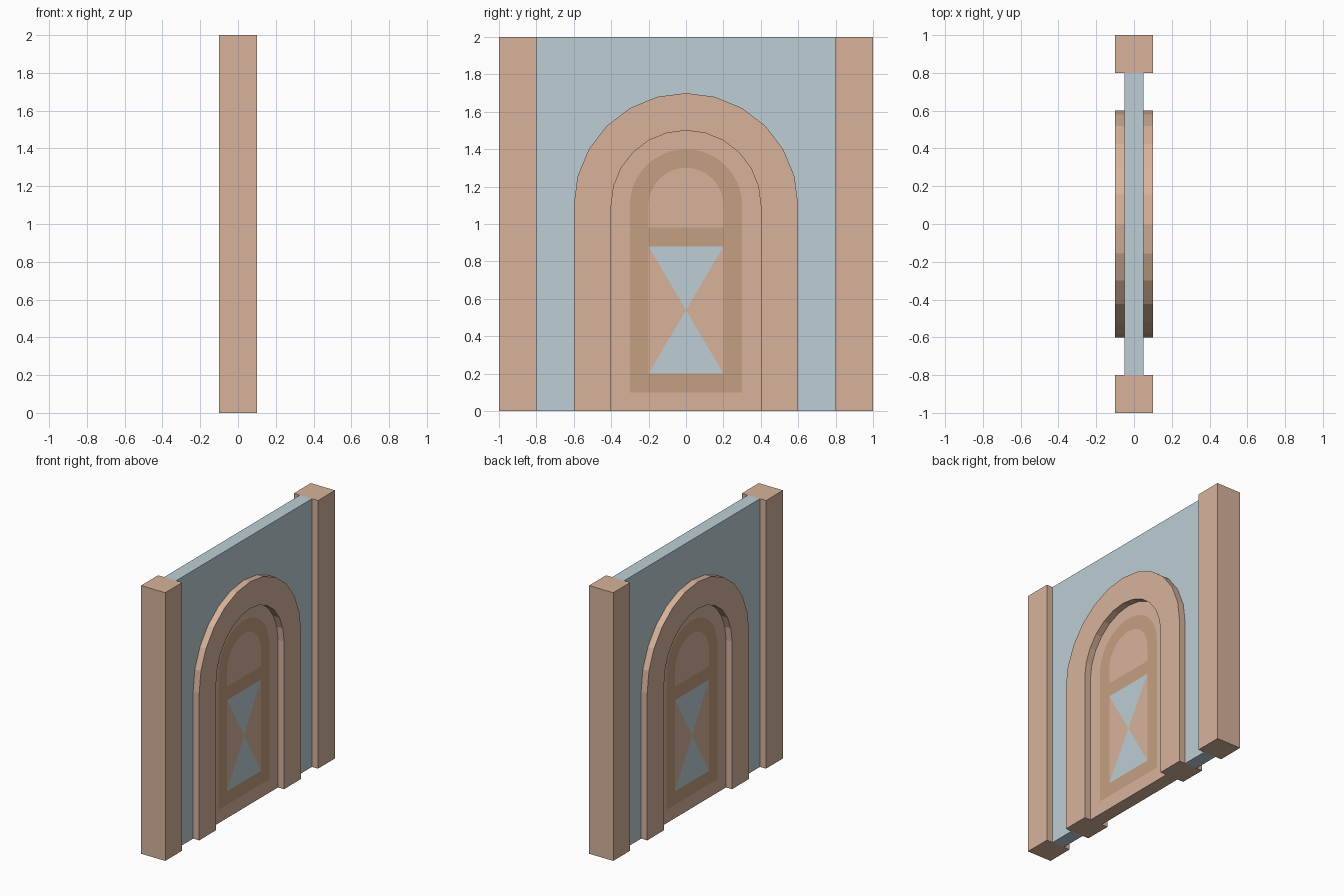
import bpy
from math import pi, sin, cos

if "Cube" in bpy.data.objects:
    bpy.data.objects.remove(bpy.data.objects["Cube"])

SPRING = 1.1   # height where the arches start to curve


def material(name, rgb):
    m = bpy.data.materials.new(name)
    m.diffuse_color = (*rgb, 1)
    m.use_nodes = True
    m.node_tree.nodes["Principled BSDF"].inputs["Base Color"].default_value = m.diffuse_color
    return m


PEACH = material("peach", (0.68, 0.45, 0.33))
TAN = material("tan", (0.55, 0.35, 0.22))
BLUE = material("pale_blue", (0.51, 0.62, 0.67))


def rect(y0, y1, z0, z1):
    return [(y0, z0), (y1, z0), (y1, z1), (y0, z1)]


def arch(r, z0, n=12):
    arc = [(r * cos(pi * i / n), SPRING + r * sin(pi * i / n)) for i in range(n + 1)]
    return [(r, z0)] + arc + [(-r, z0)]


def hoop(outer, inner, z0, n_out=12, n_in=12):
    return arch(outer, z0, n_out) + arch(inner, z0, n_in)[::-1]


def slab(name, outlines, half, mat, solid=False):
    """Extrude y-z outlines through x; flush parts only get rims at the open top and bottom."""
    verts, faces = [], []
    for pts in outlines:
        n = len(pts)
        area = sum(pts[i - 1][0] * pts[i][1] - pts[i][0] * pts[i - 1][1] for i in range(n))
        if area < 0:
            pts = pts[::-1]
        b = len(verts)
        verts += [(half, y, z) for y, z in pts] + [(-half, y, z) for y, z in pts]
        faces.append([b + i for i in range(n)])
        faces.append([b + n + i for i in reversed(range(n))])
        for i in range(n):
            j = (i + 1) % n
            exposed = pts[i][1] == pts[j][1] and pts[i][1] in (0, 2)
            if solid or exposed:
                faces.append([b + n + i, b + n + j, b + j, b + i])
    mesh = bpy.data.meshes.new(name)
    mesh.from_pydata(verts, [], faces)
    mesh.materials.append(mat)
    mesh.validate()
    ob = bpy.data.objects.new(name, mesh)
    bpy.context.collection.objects.link(ob)
    return ob


# Square posts at both ends
for side, y in (("left", -1.0), ("right", 0.8)):
    slab("post_" + side, [rect(y, y + 0.2, 0, 2)], 0.1, PEACH, solid=True)

# Thin wall around the arch
slab("wall", [[(0.8, 0), (0.8, 2), (-0.8, 2), (-0.8, 0)] + arch(0.6, 0)[::-1]], 0.05, BLUE)

# Raised arched door surround
slab("door_surround", [hoop(0.6, 0.4, 0)], 0.1, PEACH, solid=True)

# Door leaf: outer border and bottom strip
slab("door_border", [hoop(0.4, 0.3, 0, 12, 24), rect(-0.3, 0.3, 0, 0.1)], 0.05, PEACH)

# Darker trim: arched band, middle rail and bottom rail
slab("door_trim", [hoop(0.3, 0.2, 0.1, 24, 24),
                   rect(-0.2, 0.2, 0.88, 0.98),
                   rect(-0.2, 0.2, 0.1, 0.2)], 0.05, TAN)

# Upper arched door panel
slab("upper_panel", [arch(0.2, 0.98, 24)], 0.05, PEACH)

# Lower door panel: side triangles and blue hourglass
mid = (0, 0.54)
slab("lower_panel", [[(s * 0.2, 0.2), (s * 0.2, 0.88), mid] for s in (-1, 1)], 0.05, PEACH)
slab("hourglass_inlay", [[(-0.2, z), (0.2, z), mid] for z in (0.2, 0.88)], 0.05, BLUE)
